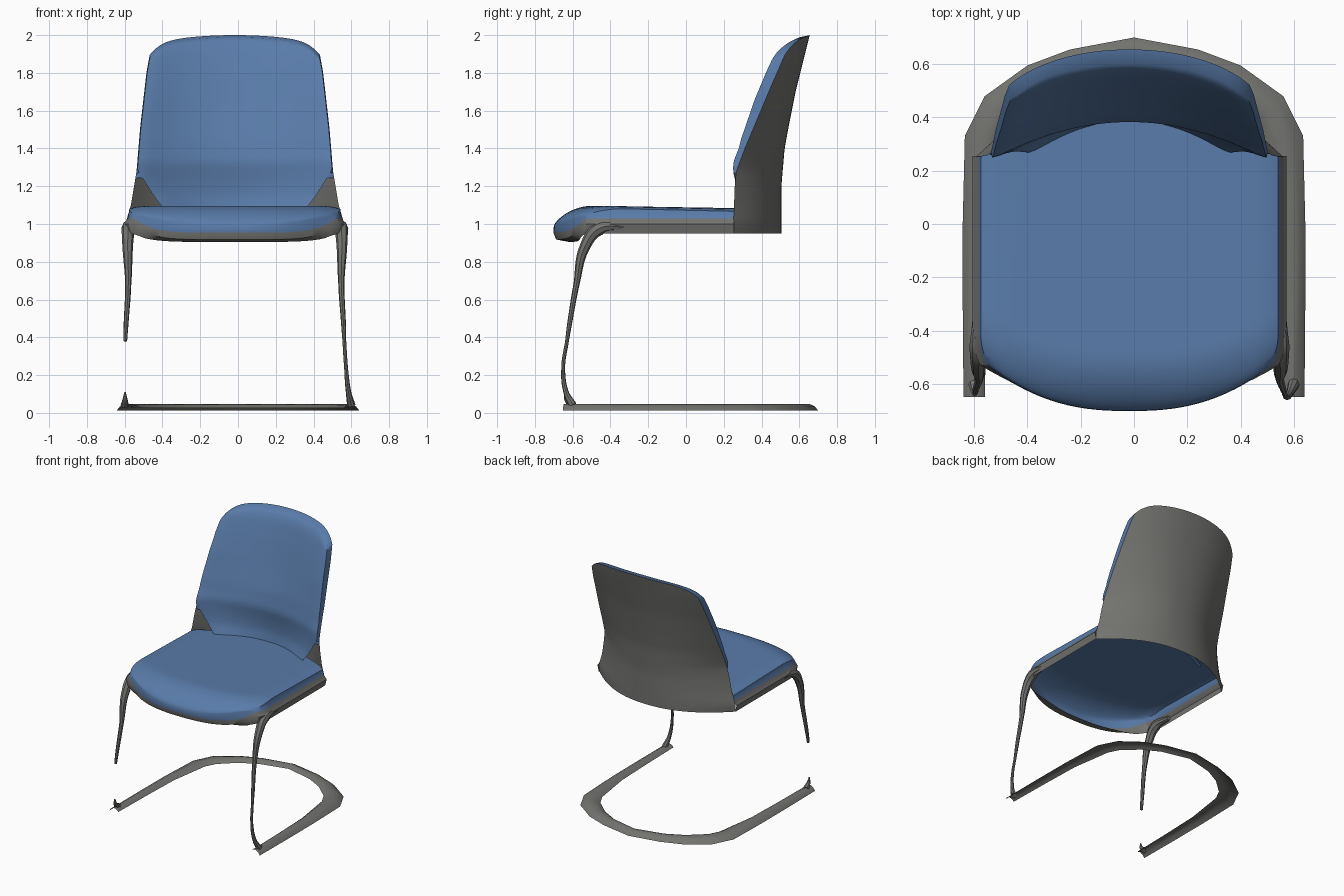
import bpy, bmesh, math
from mathutils import Vector

if "Cube" in bpy.data.objects:
    bpy.data.objects.remove(bpy.data.objects["Cube"])


def material(name, col):
    m = bpy.data.materials.new(name)
    m.diffuse_color = (*col, 1)
    m.use_nodes = True
    m.node_tree.nodes["Principled BSDF"].inputs["Base Color"].default_value = m.diffuse_color
    return m


BLUE = material("blue fabric", (0.10, 0.20, 0.40))
GREY = material("grey shell", (0.17, 0.17, 0.16))
CX = -0.017                       # slight sideways shift of the seat


def interp(table, z):
    """Piecewise linear lookup in [(z, value), ...]."""
    if z <= table[0][0]:
        return table[0][1]
    for (a, va), (b, vb) in zip(table, table[1:]):
        if z <= b:
            return va + (vb - va) * (z - a) / (b - a)
    return table[-1][1]


def smooth(ob, angle=40):
    bpy.ops.object.select_all(action='DESELECT')
    ob.select_set(True)
    bpy.context.view_layer.objects.active = ob
    bpy.ops.object.shade_smooth_by_angle(angle=math.radians(angle))


def sheet(name, rows, mats, rule=None, flip=False):
    """Quad sheet from rows of points; rule(i, j, z) picks the material, None = hole."""
    bm = bmesh.new()
    vs = [[bm.verts.new(p) for p in r] for r in rows]
    for j in range(len(rows) - 1):
        for i in range(len(rows[0]) - 1):
            q = [vs[j][i], vs[j][i + 1], vs[j + 1][i + 1], vs[j + 1][i]]
            m = rule(i, j, sum(v.co.z for v in q) / 4) if rule else 0
            if m is not None:
                bm.faces.new(q[::-1] if flip else q).material_index = m
    bmesh.ops.delete(bm, geom=[v for v in bm.verts if not v.link_faces], context='VERTS')
    bmesh.ops.remove_doubles(bm, verts=bm.verts, dist=1e-5)
    me = bpy.data.meshes.new(name)
    bm.to_mesh(me)
    bm.free()
    for m in mats:
        me.materials.append(m)
    ob = bpy.data.objects.new(name, me)
    bpy.context.collection.objects.link(ob)
    smooth(ob)
    return ob


# Seat: domed top with a blue edge, grey skirt and turned-under front lip
NU, NT, K = 32, 32, 3
FRONT = [(0.002, 0.955), (-0.012, 0.918), (-0.08, 0.905)]      # outward, height
SIDE = [(0.008, 1.03), (0.032, 1.0), (0.02, 0.95)]


def seat_point(i, j):
    ci, cj = min(max(i, 0), NU), max(j, 0)
    u, t = 2 * ci / NU - 1, (cj / NT) ** 1.7
    front = -0.70 + 0.17 * abs(u) ** 2.5
    y = front + (0.385 - 0.13 * u * u - front) * t
    w = 0.558 - 0.03 * max(0, 1 - t / 0.15) ** 2
    d = max(0, 1 - (y - front) / 0.21)
    z = 1.1 - 0.018 * t - 0.015 * abs(u) ** 16
    z -= (0.115 - 0.07 * u * u) * (0.5 * d * d + 0.5 - 0.5 * math.sqrt(1 - d * d))
    x = w * u
    k = max(-i, i - NU, -j, 0)
    if k:
        s = 1 if cj > 0 else abs(u) ** 6
        out = FRONT[k - 1][0] * (1 - s) + SIDE[k - 1][0] * s
        z = FRONT[k - 1][1] * (1 - s) + SIDE[k - 1][1] * s
        x += math.copysign(out * s, u)
        y -= out * (1 - s)
    return (x + CX, y, z)


def seat_rule(i, j, z):
    return 1 if max(K - 1 - i, i - K - NU, K - 1 - j) >= 1 else 0


sheet("seat", [[seat_point(i, j) for i in range(-K, NU + K + 1)]
               for j in range(-K, NT + 1)], [BLUE, GREY], seat_rule)

# Back profiles by height
WIDTH = [(0.95, 0.575), (1.0, 0.58), (1.1, 0.55), (1.28, 0.52), (1.5, 0.502),
         (1.8, 0.468), (1.9, 0.45)]
SHELL_Y = [(0.95, 0.505), (1.2, 0.505), (1.4, 0.522), (1.55, 0.55), (1.7, 0.58),
           (2.0, 0.655)]
SHELL_D = [(0.95, 0.255), (1.28, 0.245), (1.4, 0.21), (1.55, 0.175), (1.7, 0.142),
           (1.9, 0.105)]
PAD_Y = [(1.06, 0.385), (1.15, 0.40), (1.22, 0.397), (1.33, 0.382), (1.45, 0.408),
         (1.6, 0.455), (1.8, 0.515), (1.93, 0.56), (2.0, 0.60)]
PAD_D = [(1.06, 0.13), (1.28, 0.152), (1.4, 0.13), (1.65, 0.122), (1.88, 0.095),
         (2.0, 0.07)]
PAD_W = [(1.06, 0.36), (1.15, 0.43), (1.28, 0.512), (1.32, 0.52)]


def top_z(u):
    return 2.0 - 0.04 * u * u - 0.065 * abs(u) ** 8


def shell_point(u, z):
    y = interp(SHELL_Y, z) - interp(SHELL_D, z) * abs(u) ** 2.2
    return (interp(WIDTH, z) * u + CX, y, z)


# Back shell: one curved grey sheet open at the bottom
sheet("back_shell",
      [[shell_point(2 * i / 32 - 1, 0.95 + (top_z(2 * i / 32 - 1) - 0.95) * j / 32)
        for i in range(33)] for j in range(33)], [GREY], flip=True)


# Back cushion: front surface plus a rim joining the shell edge
def pad_point(i, j):
    u = 2 * min(max(i, 0), NU) / NU - 1
    top = top_z(u)
    z = 1.06 + (top - 1.06) * min(j, NT) / NT
    if i < 0 or i > NU or j > NT:
        return shell_point(u, z)
    y = interp(PAD_Y, z) - interp(PAD_D, z) * abs(u) ** 2 + 0.012 * abs(u) ** 16
    w = min(interp(PAD_W, z), interp(WIDTH, z) - 0.004)
    return (w * u + CX, y, z - (0.012 if j == NT else 0))


sheet("back_cushion", [[pad_point(i, j) for i in range(-1, NU + 2)]
                       for j in range(NT + 2)], [BLUE],
      lambda i, j, z: None if i in (0, NU + 1) and z < 1.25 else 0)

# Floor base: thin arched strip swept round a U plan, wider round the bends
half = [(0.64, -0.65, 0.08), (0.643, -0.3, 0.09), (0.643, 0.0, 0.10),
        (0.635, 0.33, 0.14), (0.56, 0.48, 0.14), (0.40, 0.595, 0.12),
        (0.24, 0.655, 0.10), (0.0, 0.70, 0.09)]
path = half + [(-x, y, w) for x, y, w in half[-2::-1]]
rows = []
for n, (x, y, w) in enumerate(path):
    a, b = path[max(n - 1, 0)], path[min(n + 1, len(path) - 1)]
    d = Vector((b[0] - a[0], b[1] - a[1])).normalized()
    inward = Vector((-d.y, d.x)) * w
    rows.append([(x + inward.x * f, y + inward.y * f, z) for f, z in
                 [(0, 0.012), (0.2, 0.034), (0.5, 0.047), (0.8, 0.04), (1, 0.025)]])
sheet("floor_base", rows, [GREY], flip=True)


# Legs: tapering tubes; the left one is broken in the middle
def tube(name, pts, sx):
    cu = bpy.data.curves.new(name, 'CURVE')
    cu.dimensions = '3D'
    cu.bevel_depth = 1
    cu.bevel_resolution = 2
    cu.use_fill_caps = True
    sp = cu.splines.new('BEZIER')
    sp.bezier_points.add(len(pts) - 1)
    for b, (x, y, z, r) in zip(sp.bezier_points, pts):
        b.co = (sx * x + (CX if z > 0.3 else 0), y, z)
        b.radius = r
        b.handle_left_type = b.handle_right_type = 'AUTO'
    ob = bpy.data.objects.new(name, cu)
    bpy.context.collection.objects.link(ob)
    cu.materials.append(GREY)
    bpy.ops.object.select_all(action='DESELECT')
    ob.select_set(True)
    bpy.context.view_layer.objects.active = ob
    bpy.ops.object.convert(target='MESH')
    smooth(bpy.context.object)


leg = [(0.57, -0.32, 0.985, 0.016), (0.565, -0.46, 0.975, 0.036),
       (0.567, -0.535, 0.88, 0.028), (0.564, -0.58, 0.68, 0.016),
       (0.575, -0.615, 0.48, 0.013), (0.58, -0.63, 0.38, 0.010),
       (0.572, -0.65, 0.24, 0.010), (0.585, -0.635, 0.11, 0.014),
       (0.60, -0.60, 0.04, 0.022)]
tube("right_front_leg", leg, 1)
tube("left_front_leg_upper", leg[:6], -1)
tube("left_front_leg_foot", [(0.598, -0.64, 0.11, 0.004), (0.598, -0.63, 0.07, 0.014),
                             (0.60, -0.60, 0.04, 0.022)], -1)
